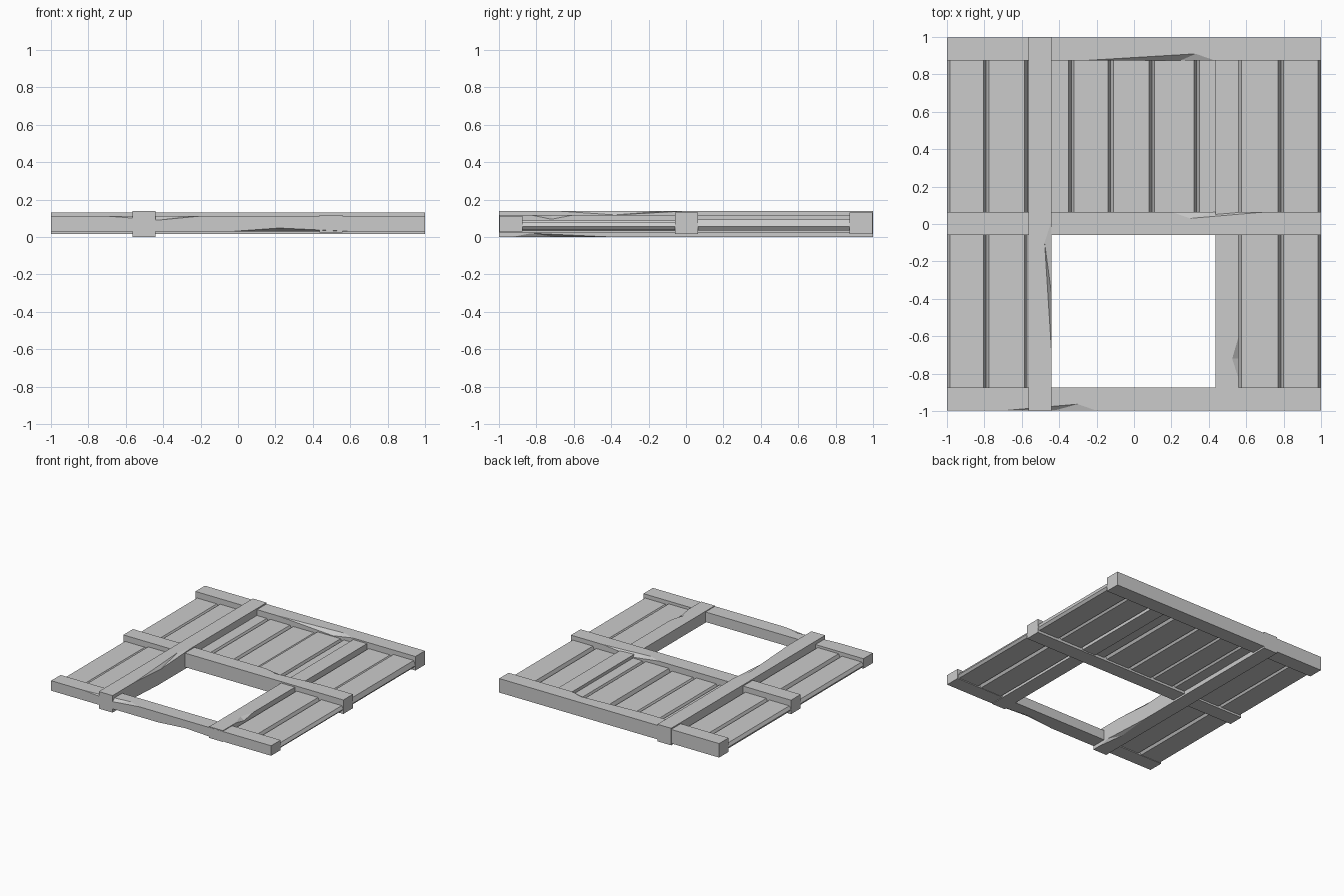
import bpy, bmesh, random
from mathutils import Vector

if "Cube" in bpy.data.objects:
    bpy.data.objects.remove(bpy.data.objects["Cube"])

random.seed(4)


def new_object(name, bm):
    bmesh.ops.recalc_face_normals(bm, faces=bm.faces)
    mesh = bpy.data.meshes.new(name)
    bm.to_mesh(mesh)
    bm.free()
    obj = bpy.data.objects.new(name, mesh)
    bpy.context.collection.objects.link(obj)
    return obj


def beam(name, axis, ends, u, z, chips):
    """Square beam along 'x' or 'y'. chips: long edge index ->
    (start, stop, (pos, depth) on previous face, (pos, depth) on next face).
    Edges: 0 low/near, 1 low/far, 2 top/far, 3 top/near."""
    bm = bmesh.new()
    corners = [Vector(c) for c in ((u[0], z[0]), (u[1], z[0]), (u[1], z[1]), (u[0], z[1]))]

    def vert(t, c):
        return bm.verts.new((t, c.x, c.y) if axis == 'x' else (c.x, t, c.y))

    a = [vert(ends[0], c) for c in corners]
    b = [vert(ends[1], c) for c in corners]
    prev_side, next_side = {}, {}
    for i, (t0, t1, p, n) in chips.items():
        c = corners[i]
        s, e = vert(t0, c), vert(t1, c)
        vp = vert(p[0], c + (corners[i - 1] - c).normalized() * p[1])
        vn = vert(n[0], c + (corners[(i + 1) % 4] - c).normalized() * n[1])
        bm.faces.new((s, vp, vn))
        bm.faces.new((e, vn, vp))
        prev_side[i], next_side[i] = [s, vp, e], [s, vn, e]
    bm.faces.new(a)
    bm.faces.new(b)
    for i in range(4):
        j = (i + 1) % 4
        bm.faces.new([a[i]] + next_side.get(i, []) + [b[i], b[j]]
                     + prev_side.get(j, [])[::-1] + [a[j]])
    return new_object(name, bm)


def board(name, x0, x1, y0, y1, low, high):
    """Floor board with bevelled long edges meeting its neighbour at mid height."""
    bev, mid = 0.015, 0.055
    prof = [(x0, mid), (x0 + bev, low), (x1 - bev, low),
            (x1, mid), (x1 - bev, high), (x0 + bev, high)]
    bm = bmesh.new()
    face = bm.faces.new([bm.verts.new((x, y0, z)) for x, z in prof])
    ext = bmesh.ops.extrude_face_region(bm, geom=[face])
    moved = [v for v in ext['geom'] if isinstance(v, bmesh.types.BMVert)]
    bmesh.ops.translate(bm, verts=moved, vec=(0, y1 - y0, 0))
    if face.is_valid and len(bm.faces) < 8:
        bm.faces.new([v for v in face.verts])
    return new_object(name, bm)


# Cross beams
beam("front_beam", 'x', (-1, 1), (-0.998, -0.875), (0.03, 0.112), {
    3: (-0.7, -0.2, (-0.3, 0.035), (-0.43, 0.022)),
    0: (-0.03, 0.6, (0.22, 0.018), (0.2, 0.04))})
beam("middle_beam", 'x', (-1, 1), (-0.06, 0.065), (0.015, 0.13), {
    2: (0.2, 0.71, (0.43, 0.03), (0.3, 0.035))})
beam("back_beam", 'x', (-1, 1), (0.875, 0.998), (0.015, 0.13), {
    3: (-0.25, 0.43, (0.33, 0.035), (0.25, 0.03))})

# Long beams
beam("left_beam", 'y', (-1, 1), (-0.565, -0.44), (0.0, 0.14), {
    2: (-0.7, 0.02, (-0.38, 0.022), (-0.1, 0.038)),
    1: (-0.93, -0.4, (-0.7, 0.03), (-0.83, 0.02))})
beam("right_beam", 'y', (-0.996, 0.996), (0.435, 0.56), (0.025, 0.118), {
    2: (-0.83, -0.6, (-0.72, 0.023), (-0.72, 0.035))})

# Floor boards: full width at the back, hatch opening at the front
seams = [-1, -0.79, -0.57, -0.335, -0.125, 0.095, 0.335, 0.56, 0.785, 1]
for i, (x0, x1) in enumerate(zip(seams, seams[1:])):
    for row, y0, y1 in (("back", 0.03, 0.89), ("front", -0.89, -0.03)):
        if row == "front" and 2 <= i <= 6:
            continue
        low = 0.03 + random.uniform(0, 0.008)
        high = 0.086 + random.uniform(-0.008, 0.01)
        board(f"{row}_board_{i}", x0, x1, y0, y1, low, high)
